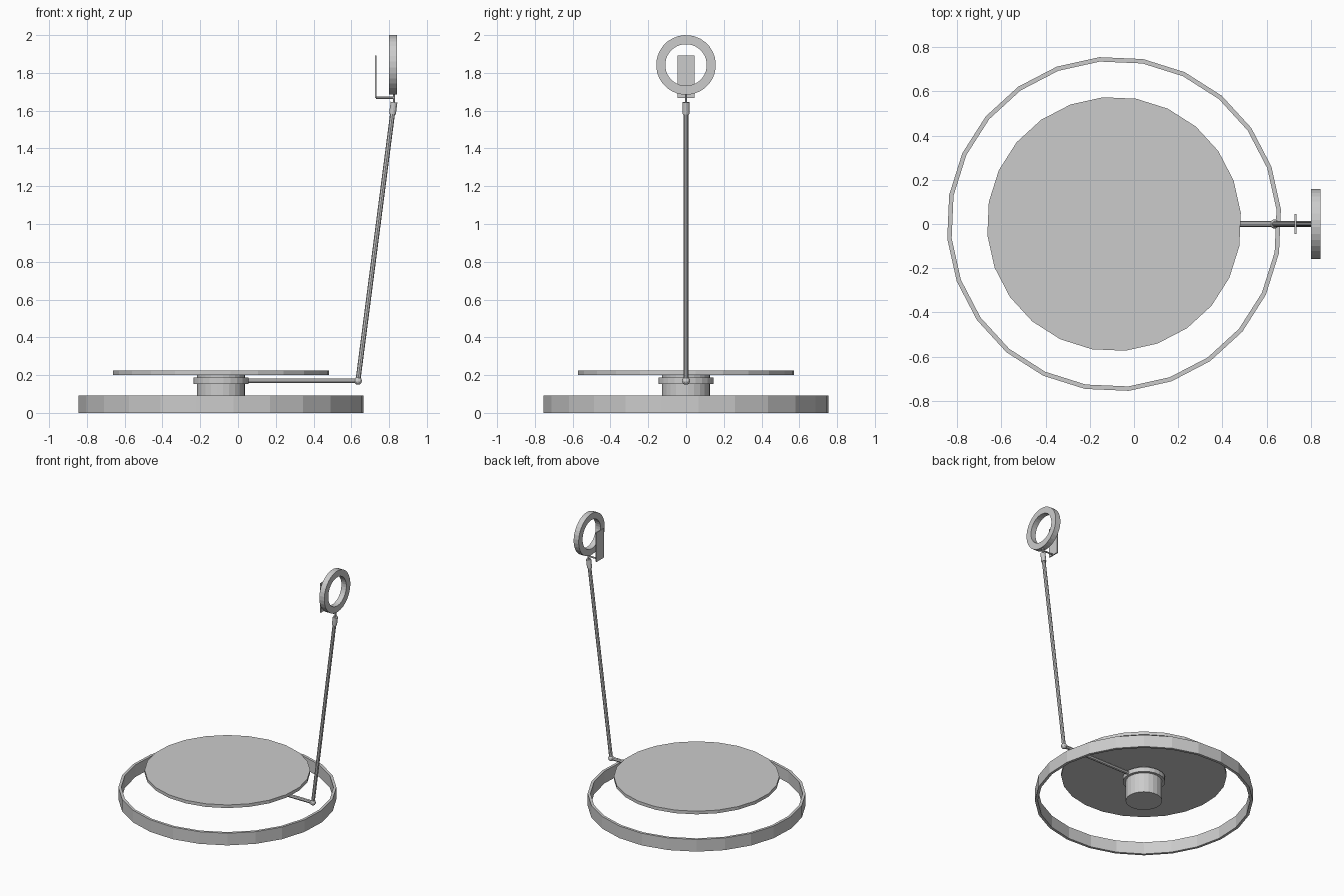
import bpy, bmesh, math
from mathutils import Vector

if "Cube" in bpy.data.objects:
    bpy.data.objects.remove(bpy.data.objects["Cube"])

CX = -0.09            # axis of base, hub and table
ROT = math.radians(5)


def new_object(name, bm):
    bmesh.ops.recalc_face_normals(bm, faces=bm.faces)
    me = bpy.data.meshes.new(name)
    bm.to_mesh(me)
    bm.free()
    ob = bpy.data.objects.new(name, me)
    bpy.context.collection.objects.link(ob)
    return ob


def lathe(name, profile, sides, closed=False, rot=ROT):
    """Revolve (radius, z) points about z; closed profiles make rings."""
    bm = bmesh.new()
    loops = []
    for r, z in profile:
        loops.append([bm.verts.new((r * math.cos(rot + 2 * math.pi * i / sides),
                                    r * math.sin(rot + 2 * math.pi * i / sides), z))
                      for i in range(sides)])
    pairs = list(zip(loops, loops[1:]))
    if closed:
        pairs.append((loops[-1], loops[0]))
    else:
        bm.faces.new(loops[0])
        bm.faces.new(loops[-1])
    for a, b in pairs:
        for i in range(sides):
            j = (i + 1) % sides
            bm.faces.new((a[i], a[j], b[j], b[i]))
    return new_object(name, bm)


def rod(name, p, q, r, sides=8, r2=None):
    p, q = Vector(p), Vector(q)
    ob = lathe(name, [(r, 0), (r2 or r, (q - p).length)], sides, rot=0)
    ob.location = p
    ob.rotation_euler = (q - p).to_track_quat('Z', 'Y').to_euler()
    return ob


def box(name, center, size):
    bm = bmesh.new()
    bmesh.ops.create_cube(bm, size=1)
    bmesh.ops.scale(bm, vec=size, verts=bm.verts)
    ob = new_object(name, bm)
    ob.location = center
    return ob


def tube_profile(r_in, r_out, z0, z1):
    return [(r_out, z0), (r_out, z1), (r_in, z1), (r_in, z0)]


# Base ring, hub, collar and round table
base = lathe("base_ring", tube_profile(0.737, 0.757, 0, 0.093), 24, True)
hub = lathe("hub", [(0.127, 0), (0.127, 0.202)], 24)
collar = lathe("hub_collar", tube_profile(0.126, 0.147, 0.152, 0.187), 24, True)
table = lathe("round_table", [(0.575, 0.201), (0.575, 0.225)], 24)
for ob in (base, hub, collar, table):
    ob.location.x = CX

# Swing arm, elbow joint and leaning pole
elbow, top = Vector((0.635, 0, 0.17)), Vector((0.826, 0, 1.645))
rod("swing_arm", (0.04, 0, 0.17), elbow, 0.013)
bm = bmesh.new()
bmesh.ops.create_uvsphere(bm, u_segments=12, v_segments=8, radius=0.021)
new_object("elbow_joint", bm).location = elbow
rod("pole", elbow, top, 0.013)
rod("pole_sleeve", elbow.lerp(top, 0.957), top, 0.018, 12)

# Neck and phone bracket
rod("neck", (0.826, 0, 1.635), (0.826, 0, 1.70), 0.006)
rod("bracket_bar", (0.73, 0, 1.668), (0.826, 0, 1.668), 0.006)
box("bracket_plate", (0.73, 0, 1.779), (0.009, 0.09, 0.224))

# Ring light
light = lathe("light_ring", tube_profile(0.11, 0.158, -0.021, 0.021), 32, True)
light.rotation_euler = (0, math.pi / 2, 0)
light.location = (0.821, 0, 1.842)
